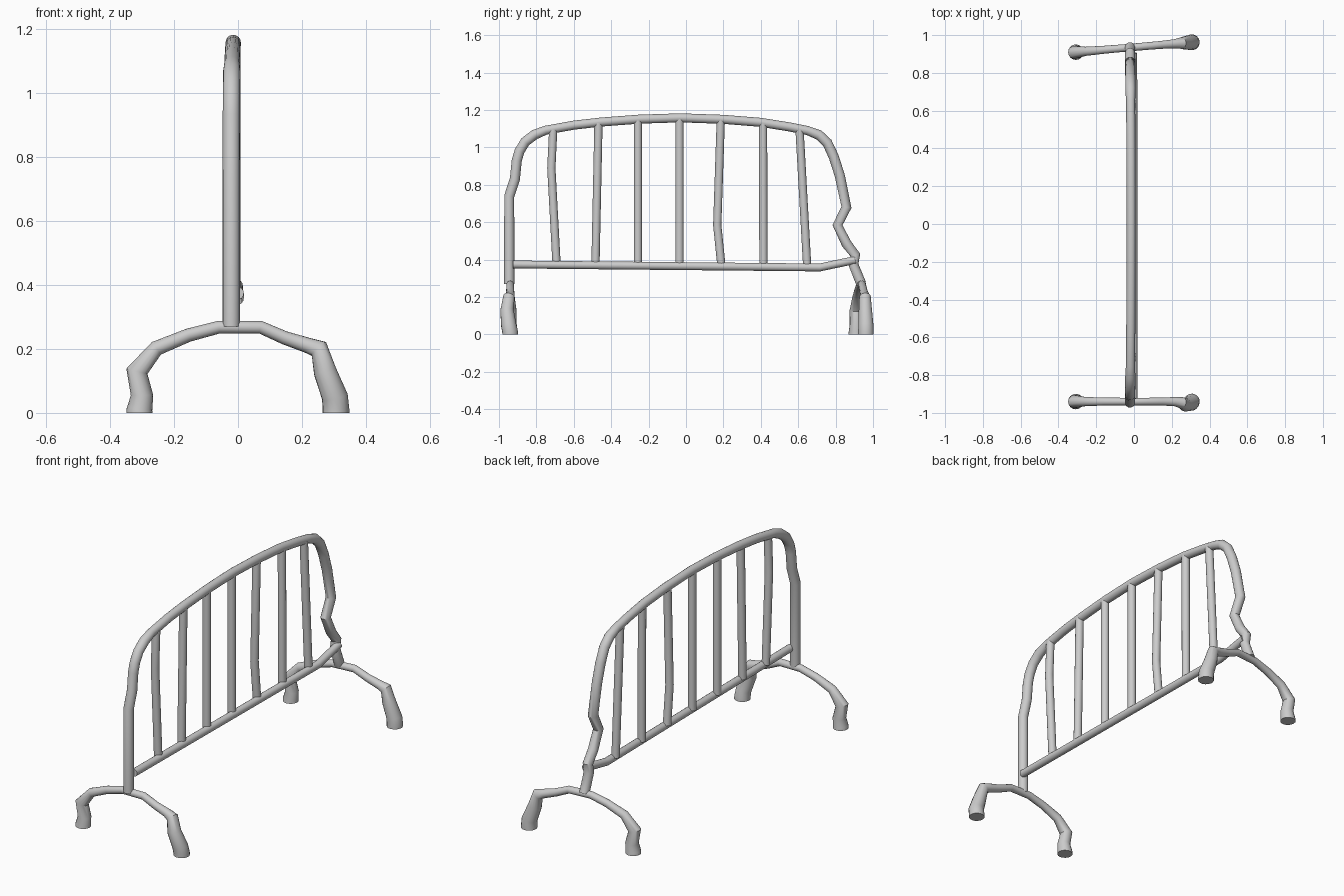
import bpy


def tube(name, pts):
    """Round tube through (x, y, z, radius) points, with closed ends."""
    cu = bpy.data.curves.new(name, 'CURVE')
    cu.dimensions = '3D'
    cu.bevel_depth = 1.0
    cu.bevel_resolution = 6
    cu.use_fill_caps = True
    sp = cu.splines.new('POLY')
    sp.points.add(len(pts) - 1)
    for p, (x, y, z, r) in zip(sp.points, pts):
        p.co = (x, y, z, 1)
        p.radius = r
    ob = bpy.data.objects.new(name, cu)
    bpy.context.collection.objects.link(ob)
    bpy.ops.object.select_all(action='DESELECT')
    ob.select_set(True)
    bpy.context.view_layer.objects.active = ob
    bpy.ops.object.convert(target='MESH')
    bpy.ops.object.shade_smooth_by_angle(angle=0.6)
    return ob


# Bent outer hoop, (y, z) from the front leg over the top to the dented rear leg
hoop = [(-.945, .27), (-.945, .74), (-.915, .83), (-.905, .93), (-.89, .98),
        (-.86, 1.03), (-.81, 1.068), (-.75, 1.092), (-.60, 1.119), (-.45, 1.136),
        (-.25, 1.151), (-.03, 1.158), (.2, 1.15), (.4, 1.134), (.55, 1.11),
        (.65, 1.09), (.71, 1.067), (.755, 1.025), (.79, .95), (.822, .85),
        (.858, .68), (.81, .585), (.858, .485), (.905, .425), (.895, .375),
        (.937, .27)]
tube("outer_hoop", [(-.022 + .007 * (1 - y * y), y, z, .024 if z > 1.08 else .027)
                    for y, z in hoop])

# Lower rail, bent up at the rear
tube("lower_rail", [(-.003, -.925, .374, .021), (-.003, .715, .358, .021),
                    (-.006, .905, .398, .021)])

# Upright bars, some of them bent
bars = [
    [(-.71, 1.095), (-.72, .89), (-.692, .375)],
    [(-.468, 1.13), (-.484, .375)],
    [(-.257, 1.145), (-.257, .373)],
    [(-.035, 1.155), (-.035, .37)],
    [(.186, 1.148), (.167, .585), (.189, .37)],
    [(.412, 1.128), (.414, .365)],
    [(.607, 1.095), (.648, .363)],
]
for i, b in enumerate(bars):
    tube(f"upright_bar_{i + 1}", [(-.014, y, z, .022) for y, z in b])

# Arched feet, (x, z, radius) profile; y varies per foot
arch = [(-.308, 0, .041), (-.308, .012, .04), (-.300, .055, .035), (-.316, .13, .034),
        (-.255, .202, .024), (-.155, .243, .021), (-.06, .268, .02), (.07, .268, .02),
        (.145, .235, .021), (.215, .212, .024), (.253, .20, .031), (.272, .13, .036),
        (.303, .05, .041), (.306, .012, .042), (.306, 0, .042)]

front_y = [-.94] * 9 + [-.94, -.947, -.957, -.948, -.94, -.94]
tube("front_foot", [(x, y, z, r) for (x, z, r), y in zip(arch, front_y)])
tube("rear_foot", [(x, .936 + .085 * x, z, r) for x, z, r in arch])
